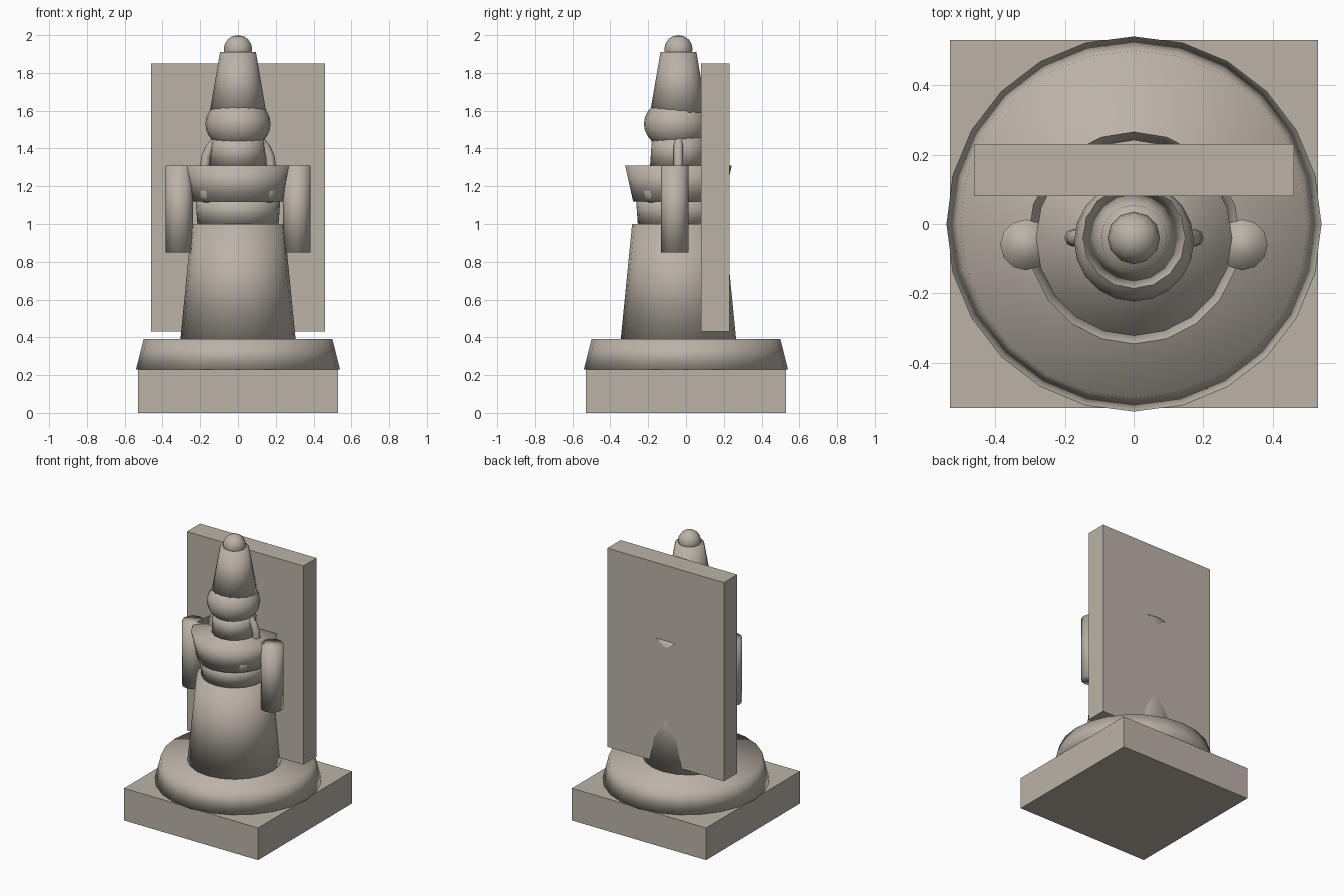
import bpy

cube = bpy.data.objects.get("Cube")
if cube:
    bpy.data.objects.remove(cube, do_unlink=True)

# Single stone colour
STONE = (0.50, 0.45, 0.39, 1.0)
stone = bpy.data.materials.new("warm_stone")
stone.use_nodes = True
stone.diffuse_color = STONE
stone.node_tree.nodes["Principled BSDF"].inputs["Base Color"].default_value = STONE

AXIS_Y = -0.04  # the figure stands slightly forward of the centre


def finish(name, smooth=True):
    ob = bpy.context.object
    ob.name = name
    ob.data.materials.append(stone)
    if smooth:
        bpy.ops.object.shade_smooth()
    return ob


def box(name, x, y0, y1, z0, z1):
    bpy.ops.mesh.primitive_cube_add(size=1, location=(0, (y0 + y1) / 2, (z0 + z1) / 2))
    bpy.context.object.scale = (2 * x, y1 - y0, z1 - z0)
    bpy.ops.object.transform_apply(location=False, rotation=False, scale=True)
    return finish(name, smooth=False)


def frustum(name, r0, r1, z0, z1, x=0, y=AXIS_Y, sides=20):
    bpy.ops.mesh.primitive_cone_add(vertices=sides, radius1=r0, radius2=r1,
                                    depth=z1 - z0, location=(x, y, (z0 + z1) / 2))
    return finish(name)


def ball(name, r, x, y, z, squash=1.0, segments=20, rings=12):
    bpy.ops.mesh.primitive_uv_sphere_add(segments=segments, ring_count=rings,
                                         radius=r, location=(x, y, z))
    bpy.context.object.scale.z = squash
    return finish(name)


# Pedestal and back slab
box("square_base", 0.53, -0.53, 0.53, 0, 0.23)
frustum("round_plinth", 0.54, 0.50, 0.23, 0.39, y=0, sides=24)
box("back_slab", 0.46, 0.08, 0.23, 0.43, 1.85)

# Body
frustum("skirt", 0.305, 0.245, 0.39, 1.0)
frustum("waist", 0.215, 0.225, 1.0, 1.14)
frustum("chest", 0.24, 0.282, 1.12, 1.31)
frustum("neck", 0.15, 0.14, 1.31, 1.46, sides=16)

# Head and tall hat
ball("head", 0.173, 0, -0.05, 1.53, squash=0.81)
frustum("hat", 0.15, 0.095, 1.59, 1.91, sides=16)
ball("hat_knob", 0.075, 0, AXIS_Y, 1.925, segments=12, rings=8)

# Collar ring, its lower half sunk in the chest
bpy.ops.mesh.primitive_torus_add(major_radius=0.175, minor_radius=0.025,
                                 major_segments=24, minor_segments=8,
                                 location=(0, AXIS_Y, 1.31), rotation=(1.5708, 0, 0))
finish("collar_ring")

# Arms and bust
for side, s in (("left", 1), ("right", -1)):
    frustum(side + "_arm", 0.073, 0.073, 0.85, 1.31, x=s * 0.312, y=-0.06, sides=12)
    ball(side + "_bust", 0.07, s * 0.14, -0.16, 1.17, segments=12, rings=8)
